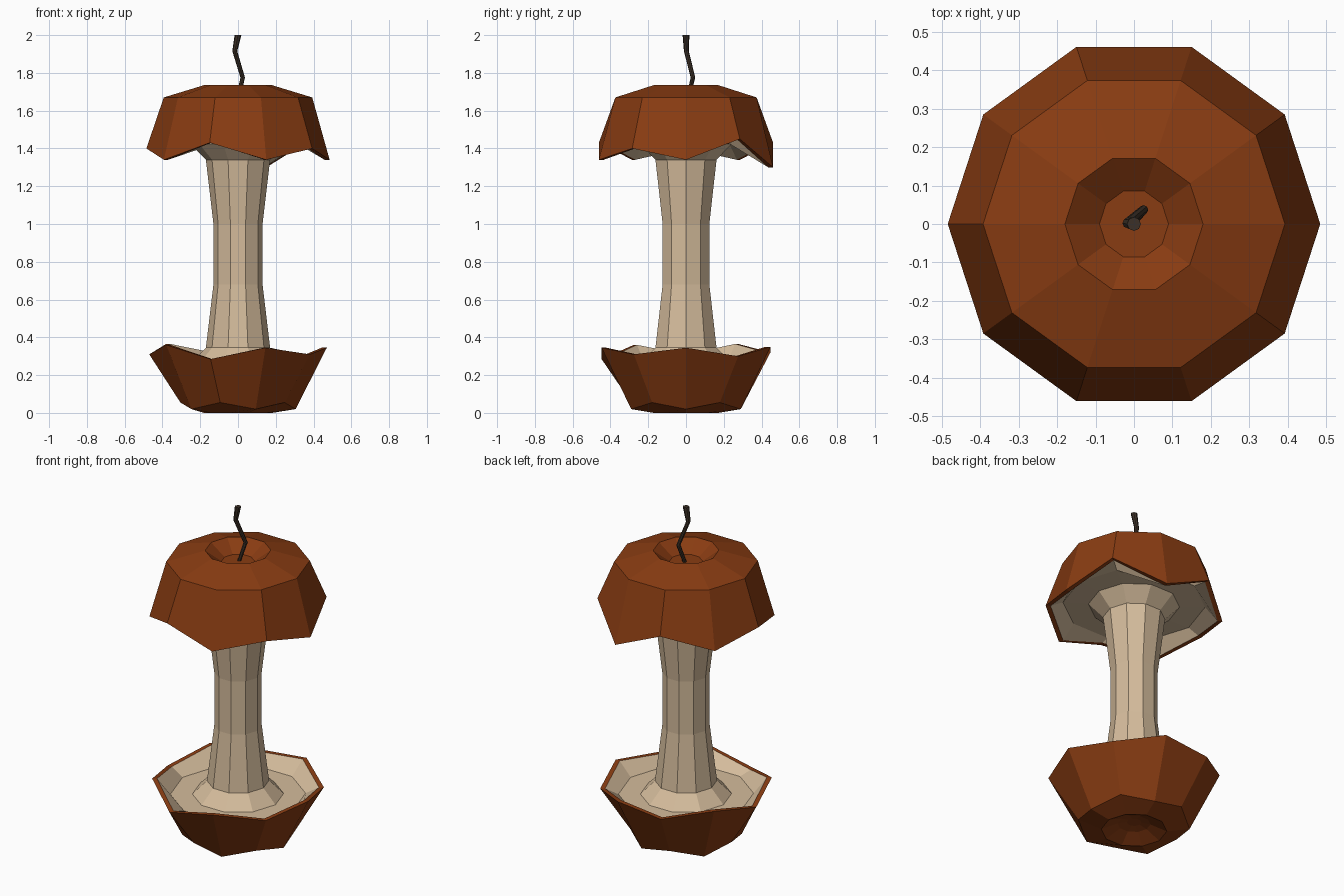
import bpy
from math import cos, sin, pi
from mathutils import Vector

if "Cube" in bpy.data.objects:
    bpy.data.objects.remove(bpy.data.objects["Cube"])

SIDES = 10


def material(name, rgb):
    m = bpy.data.materials.new(name)
    m.diffuse_color = (*rgb, 1)
    m.use_nodes = True
    m.node_tree.nodes["Principled BSDF"].inputs["Base Color"].default_value = m.diffuse_color
    return m


def add_mesh(name, verts, faces, mat):
    me = bpy.data.meshes.new(name)
    me.from_pydata(verts, [], faces)
    me.materials.append(mat)
    ob = bpy.data.objects.new(name, me)
    bpy.context.collection.objects.link(ob)
    return ob


def bridge(rings, n):
    return [(r * n + i, r * n + (i + 1) % n, (r + 1) * n + (i + 1) % n, (r + 1) * n + i)
            for r in range(rings - 1) for i in range(n)]


def lathe(name, profile, mat, cap_start=False, cap_end=False):
    """Profile of (radius, height); height may be a list with one value per side."""
    n = SIDES
    verts = []
    for r, z in profile:
        for i in range(n):
            a = 2 * pi * i / n
            verts.append((r * cos(a), r * sin(a), z[i] if isinstance(z, list) else z))
    faces = bridge(len(profile), n)
    if cap_start:
        faces.append(tuple(reversed(range(n))))
    if cap_end:
        faces.append(tuple(range(len(verts) - n, len(verts))))
    return add_mesh(name, verts, faces, mat)


skin = material("skin", (0.25, 0.045, 0.006))
flesh = material("flesh", (0.66, 0.50, 0.33))
wood = material("wood", (0.045, 0.03, 0.02))

# jagged bite edges and the bumpy underside
top_rim = [1.34, 1.45, 1.30, 1.43, 1.34, 1.40, 1.34, 1.43, 1.34, 1.40]
low_rim = [0.345, 0.30, 0.35, 0.32, 0.365, 0.31, 0.36, 0.285, 0.345, 0.31]
bumps = [0.02, 0.055] * 5

# upper skin cap with dimple
lathe("upper_skin", [(0.458, top_rim), (0.485, top_rim), (0.393, 1.67),
                     (0.18, 1.735), (0.09, 1.67)], skin, cap_end=True)

# lower skin bowl with underside dimple
lathe("lower_skin", [(0.04, 0.05), (0.09, 0.04), (0.18, 0.0), (0.305, bumps),
                     (0.47, low_rim), (0.443, low_rim)], skin, cap_start=True)

# eaten flesh: bowl lining, column, ceiling lining
lathe("flesh_core", [(0.443, low_rim), (0.37, 0.265), (0.25, 0.265), (0.17, 0.345),
                     (0.13, 0.68), (0.13, 1.0), (0.17, 1.34), (0.25, 1.42),
                     (0.39, 1.425), (0.458, top_rim)], flesh)

# crooked stem
path = [((0.0, 0.01, 1.665), 0.011), ((0.025, 0.037, 1.775), 0.012),
        ((-0.017, 0.002, 1.915), 0.013), ((0.0, 0.0, 2.0), 0.018)]
n = 8
verts = [Vector(p) + Vector((r * cos(2 * pi * i / n), r * sin(2 * pi * i / n), 0))
         for p, r in path for i in range(n)]
faces = bridge(len(path), n) + [tuple(reversed(range(n))), tuple(range(3 * n, 4 * n))]
add_mesh("stem", verts, faces, wood)
